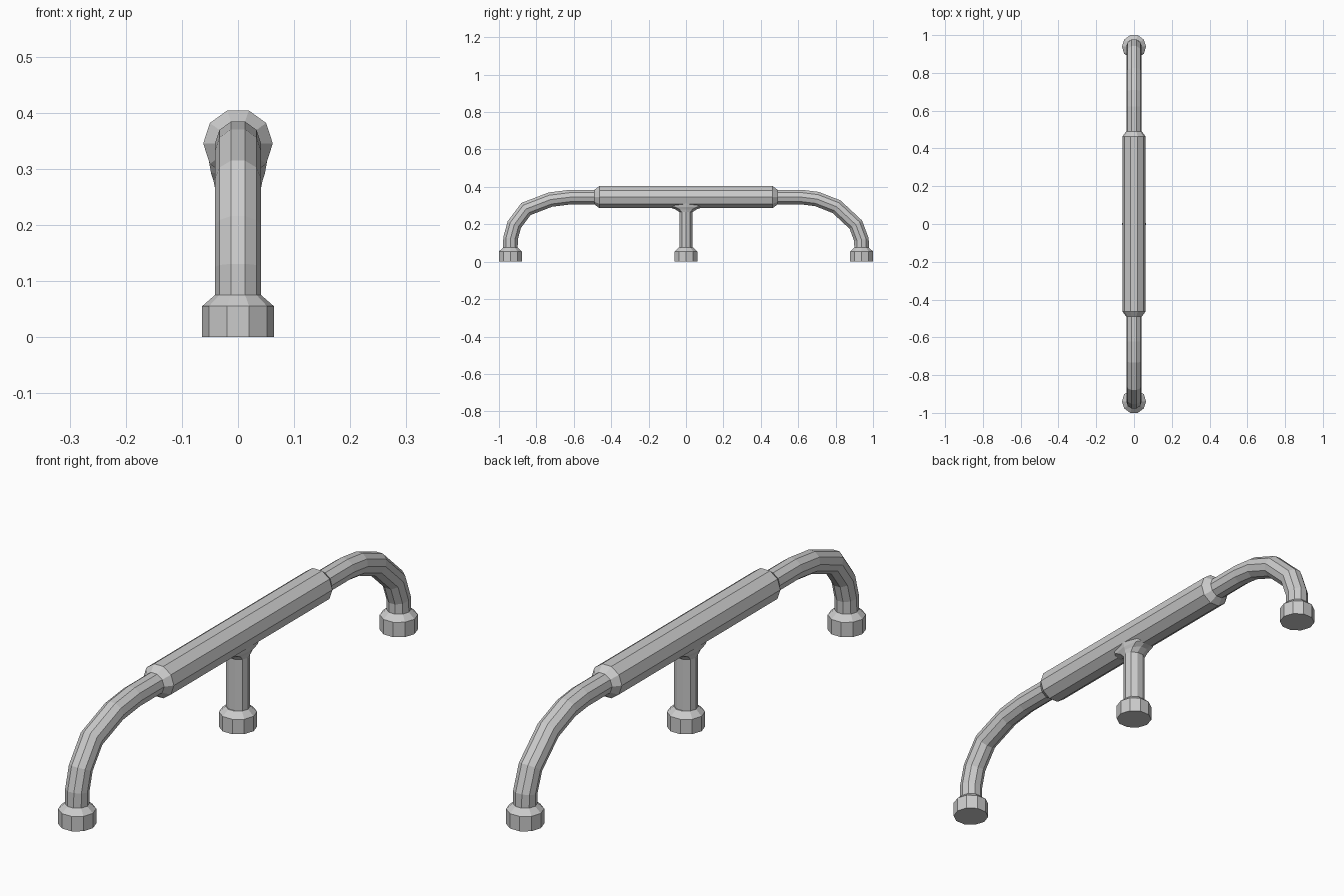
import bpy, bmesh, math
from mathutils import Vector

if "Cube" in bpy.data.objects:
    bpy.data.objects.remove(bpy.data.objects["Cube"])

SIDES = 10


def loft(name, rings):
    """Skin a list of equal-length rings into a closed flat-shaded object."""
    bm = bmesh.new()
    loops = [[bm.verts.new(p) for p in ring] for ring in rings]
    for a, b in zip(loops, loops[1:]):
        for i in range(SIDES):
            j = (i + 1) % SIDES
            bm.faces.new((a[i], a[j], b[j], b[i]))
    bm.faces.new(loops[0])
    bm.faces.new(loops[-1])
    bmesh.ops.recalc_face_normals(bm, faces=bm.faces)
    mesh = bpy.data.meshes.new(name)
    bm.to_mesh(mesh)
    bm.free()
    obj = bpy.data.objects.new(name, mesh)
    bpy.context.collection.objects.link(obj)
    return obj


def sweep(name, path):
    """Sweep a decagon along (y, z, radius) points, mitred at each bend."""
    pts = [Vector((0, y, z)) for y, z, r in path]
    rings = []
    for k, p in enumerate(pts):
        t0 = (p - pts[max(k - 1, 0)]).normalized()
        t1 = (pts[min(k + 1, len(pts) - 1)] - p).normalized()
        t = (t0 + t1).normalized()
        up = Vector((0, -t.z, t.y))
        miter = 1 / max(t.dot(t1 if t1.length else t0), 0.7)
        r = path[k][2]
        ring = []
        for i in range(SIDES):
            a = math.tau * i / SIDES
            ring.append(p + Vector((r * math.cos(a), 0, 0)) + up * (r * miter * math.sin(a)))
        rings.append(ring)
    return loft(name, rings)


def column(name, y, levels):
    """Stack decagon rings given as (z, x radius, y radius)."""
    return loft(name, [[(rx * math.cos(math.tau * i / SIDES),
                         y + ry * math.sin(math.tau * i / SIDES), z)
                        for i in range(SIDES)] for z, rx, ry in levels])


R, G, Z, FOOT_Y = 0.041, 0.062, 0.345, 0.939

# One continuous bent tube with a thicker grip in the middle
left = [(-FOOT_Y, 0.06), (-0.938, 0.125), (-0.918, 0.198), (-0.855, 0.282),
        (-0.725, 0.332), (-0.62, Z)]
right = [(0.62, Z), (0.70, 0.335), (0.805, 0.294), (0.908, 0.198),
         (0.938, 0.118), (FOOT_Y, 0.06)]
grip = [(-0.49, Z, R), (-0.463, Z, G), (0.463, Z, G), (0.49, Z, R)]
sweep("handle_bar", [(y, z, R) for y, z in left] + grip + [(y, z, R) for y, z in right])

# Centre post flaring into the underside of the grip
column("center_post", 0, [(0.06, 0.041, 0.037), (0.265, 0.041, 0.037),
                          (0.28, 0.044, 0.06), (0.292, 0.048, 0.10),
                          (0.325, 0.054, 0.13)])

# Chamfered feet
for name, y in (("foot_front", -FOOT_Y), ("foot_center", 0), ("foot_back", FOOT_Y)):
    column(name, y, [(0, 0.064, 0.064), (0.055, 0.064, 0.064), (0.075, R, R)])
